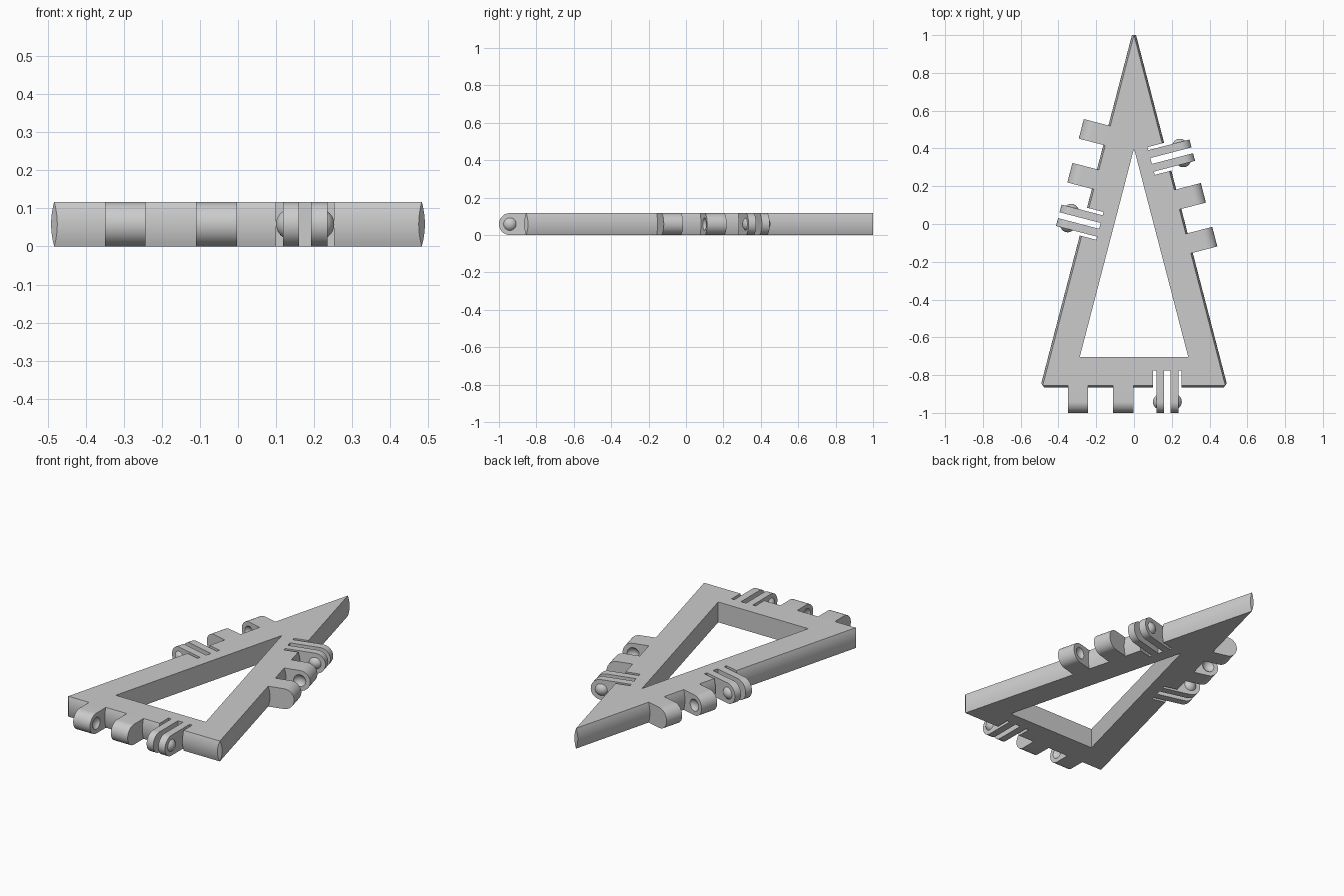
import bpy, bmesh, math
from mathutils import Vector, Matrix

cube = bpy.data.objects.get("Cube")
if cube:
    bpy.data.objects.remove(cube, do_unlink=True)

H = 0.117                 # frame thickness
R = H / 2                 # hinge barrel radius
BULGE = 0.0105            # outward swell of the outer sides
REACH = 0.145             # how far hinges stand out
BALL, CAP = 0.041, 0.018  # snap ball radius and visible height

grey = bpy.data.materials.new("grey plastic")
grey.use_nodes = True
grey.diffuse_color = (0.6, 0.6, 0.6, 1)
grey.node_tree.nodes["Principled BSDF"].inputs["Base Color"].default_value = (0.6, 0.6, 0.6, 1)


def finish(name, bm, matrix=Matrix()):
    bmesh.ops.recalc_face_normals(bm, faces=bm.faces)
    mesh = bpy.data.meshes.new(name)
    bm.to_mesh(mesh)
    bm.free()
    mesh.materials.append(grey)
    ob = bpy.data.objects.new(name, mesh)
    ob.matrix_world = matrix
    bpy.context.collection.objects.link(ob)
    return ob


def activate(ob):
    bpy.ops.object.select_all(action='DESELECT')
    ob.select_set(True)
    bpy.context.view_layer.objects.active = ob


def smooth(ob):
    activate(ob)
    bpy.ops.object.shade_smooth_by_angle(angle=math.radians(30))


def cut(ob, cutter):
    cutter.hide_render = True
    mod = ob.modifiers.new("cut", 'BOOLEAN')
    mod.operation, mod.solver, mod.object = 'DIFFERENCE', 'EXACT', cutter
    activate(ob)
    bpy.ops.object.modifier_apply(modifier=mod.name)
    bpy.data.objects.remove(cutter, do_unlink=True)


def prism(name, points, depth, matrix=Matrix()):
    """Extrude a planar outline along a vector."""
    bm = bmesh.new()
    face = bm.faces.new([bm.verts.new(p) for p in points])
    new = bmesh.ops.extrude_face_region(bm, geom=[face])["geom"]
    bmesh.ops.translate(bm, vec=depth, verts=[v for v in new if isinstance(v, bmesh.types.BMVert)])
    return finish(name, bm, matrix)


def tongue(name, x0, x1, matrix):
    """Flat lug with a half-round end, spanning x0..x1 along the edge."""
    pts = [(x0, 0, 0), (x0, 0, H)]
    for i in range(25):
        a = math.pi * i / 24
        pts.append((x0, R - REACH - R * math.sin(a), R + R * math.cos(a)))
    return prism(name, pts, (x1 - x0, 0, 0), matrix)


def ball(name, x, matrix, keep=0):
    """Sphere on the barrel axis; keep = +1 / -1 leaves only the cap beyond that side."""
    bm = bmesh.new()
    bmesh.ops.create_uvsphere(bm, u_segments=32, v_segments=20, radius=BALL,
                              matrix=Matrix.Rotation(math.pi / 2, 4, 'Y'))
    if keep:
        bmesh.ops.bisect_plane(bm, geom=bm.verts[:] + bm.edges[:] + bm.faces[:],
                               plane_co=(keep * (BALL - CAP), 0, 0),
                               plane_no=(keep, 0, 0), clear_inner=True)
        bmesh.ops.holes_fill(bm, edges=bm.edges)
    bmesh.ops.translate(bm, vec=(x, R - REACH, R), verts=bm.verts)
    return finish(name, bm, matrix)


# Frame: stacked outlines whose sides swell at mid height, corners cut square
corners = [Vector((-0.483, -0.855)), Vector((0.483, -0.855)), Vector((0, 1))]
dirs = [(corners[(i + 1) % 3] - corners[i]).normalized() for i in range(3)]
normals = [Vector((d.y, -d.x)) for d in dirs]


def outline(offset):
    pts = []
    for i, c in enumerate(corners):
        before, after = normals[i - 1], normals[i]
        out = (before + after).normalized()
        side = Vector((-out.y, out.x))
        for n in (before, after):
            pts.append(c + side * (offset / side.dot(n)))
    return pts


bm = bmesh.new()
STEPS = 12
rings = []
for k in range(STEPS + 1):
    t = 2 * k / STEPS - 1
    rings.append([bm.verts.new((p.x, p.y, H * k / STEPS)) for p in outline(BULGE * (1 - t * t))])
for low, high in zip(rings, rings[1:]):
    for j in range(6):
        m = (j + 1) % 6
        bm.faces.new((low[j], low[m], high[m], high[j]))
bm.faces.new(rings[0][::-1])
bm.faces.new(rings[-1])
bmesh.ops.remove_doubles(bm, verts=bm.verts, dist=1e-5)
frame = finish("triangle_frame", bm)

# Central opening
cut(frame, prism("opening", [(-0.287, -0.703, -0.1), (0.287, -0.703, -0.1), (0, 0.4, -0.1)],
                 (0, 0, 0.4)))

# Hinge set on each edge: two socketed knuckles and a two-prong snap fork
starts = {"front": 0.133, "left": 0.723, "right": 0.497}
for i, (label, start) in enumerate(starts.items()):
    origin = corners[i] + dirs[i] * start
    place = Matrix.Translation((origin.x, origin.y, 0)) @ \
        Matrix.Rotation(math.atan2(dirs[i].y, dirs[i].x), 4, 'Z')

    # Slots that let the prongs flex
    for x0, x1 in ((0.45, 0.468), (0.51, 0.542), (0.585, 0.602)):
        cut(frame, prism("slot", [(x0, -0.05, -0.1), (x1, -0.05, -0.1),
                                  (x1, 0.08, -0.1), (x0, 0.08, -0.1)], (0, 0, 0.4), place))

    # Knuckles, with sockets facing each other
    for name, x0, side in (("outer", 0, 1), ("inner", 0.24, -1)):
        knuckle = tongue(f"{label}_{name}_knuckle", x0, x0 + 0.107, place)
        face = x0 + 0.107 if side > 0 else x0
        cut(knuckle, ball("socket", face + side * (BALL - CAP), place))
        smooth(knuckle)

    # Prongs with snap balls on their outer faces
    for name, x0, x1, side in (("first", 0.468, 0.51, -1), ("second", 0.542, 0.585, 1)):
        smooth(tongue(f"{label}_{name}_prong", x0, x1, place))
        face = x1 if side > 0 else x0
        smooth(ball(f"{label}_{name}_snap_ball", face - side * (BALL - CAP), place, side))

smooth(frame)
